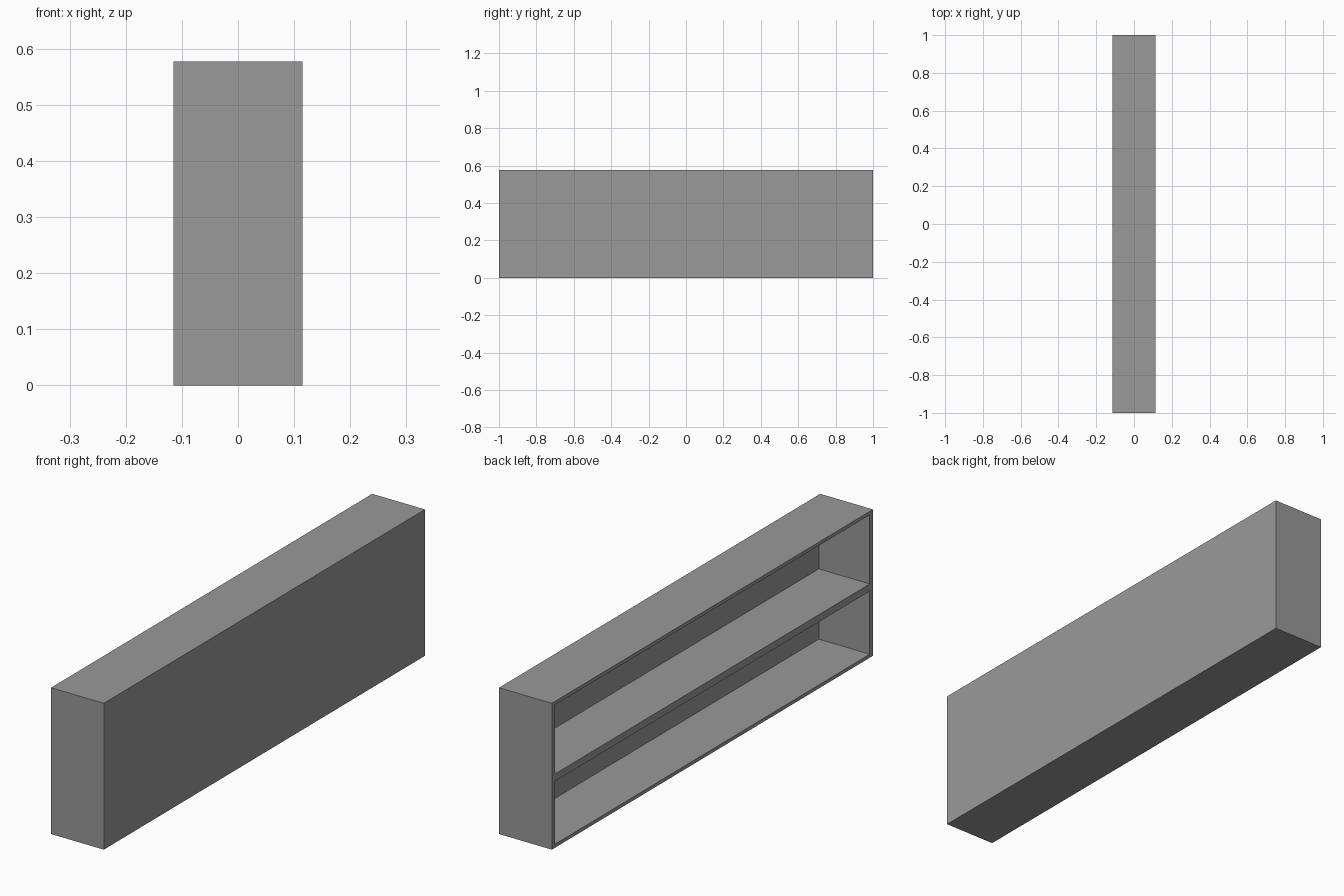
import bpy

cube = bpy.data.objects.get("Cube")
if cube:
    bpy.data.objects.remove(cube, do_unlink=True)

GREY = (0.32, 0.32, 0.32, 1)
mat = bpy.data.materials.new("grey")
mat.use_nodes = True
mat.diffuse_color = GREY
mat.node_tree.nodes["Principled BSDF"].inputs["Base Color"].default_value = GREY

# Overall size and board thicknesses
W, L, H = 0.23, 2.0, 0.577
SIDE, BOARD, BACK = 0.02, 0.014, 0.008
X, Y = W / 2, L / 2


def board(name, low, high):
    """Box spanning two opposite corners."""
    bpy.ops.mesh.primitive_cube_add(size=1)
    ob = bpy.context.object
    ob.name = name
    for v in ob.data.vertices:
        v.co = [(a + b) / 2 + c * (b - a) for a, b, c in zip(low, high, v.co)]
    ob.data.materials.append(mat)
    return ob


# Carcass, open towards -x: end boards, top, bottom and thin back panel
inner = Y - SIDE
parts = [
    board("front_end", (-X, -Y, 0), (X, -inner, H)),
    board("rear_end", (-X, inner, 0), (X, Y, H)),
    board("bottom_board", (-X, -inner, 0), (X, inner, BOARD)),
    board("top_board", (-X, -inner, H - BOARD), (X, inner, H)),
    board("back_panel", (X - BACK, -inner, BOARD), (X, inner, H - BOARD)),
    # Middle shelf, flush with the open side
    board("shelf", (-X, -inner, 0.262), (X - BACK, inner, 0.291)),
]

# Fuse the boards into one shell so the outer faces are unbroken
case = parts[0]
for part in parts[1:]:
    mod = case.modifiers.new(part.name, 'BOOLEAN')
    mod.operation = 'UNION'
    mod.solver = 'EXACT'
    mod.object = part
bpy.context.view_layer.objects.active = case
for mod in list(case.modifiers):
    bpy.ops.object.modifier_apply(modifier=mod.name)
for part in parts[1:]:
    bpy.data.objects.remove(part, do_unlink=True)
case.name = "shelf_case"
